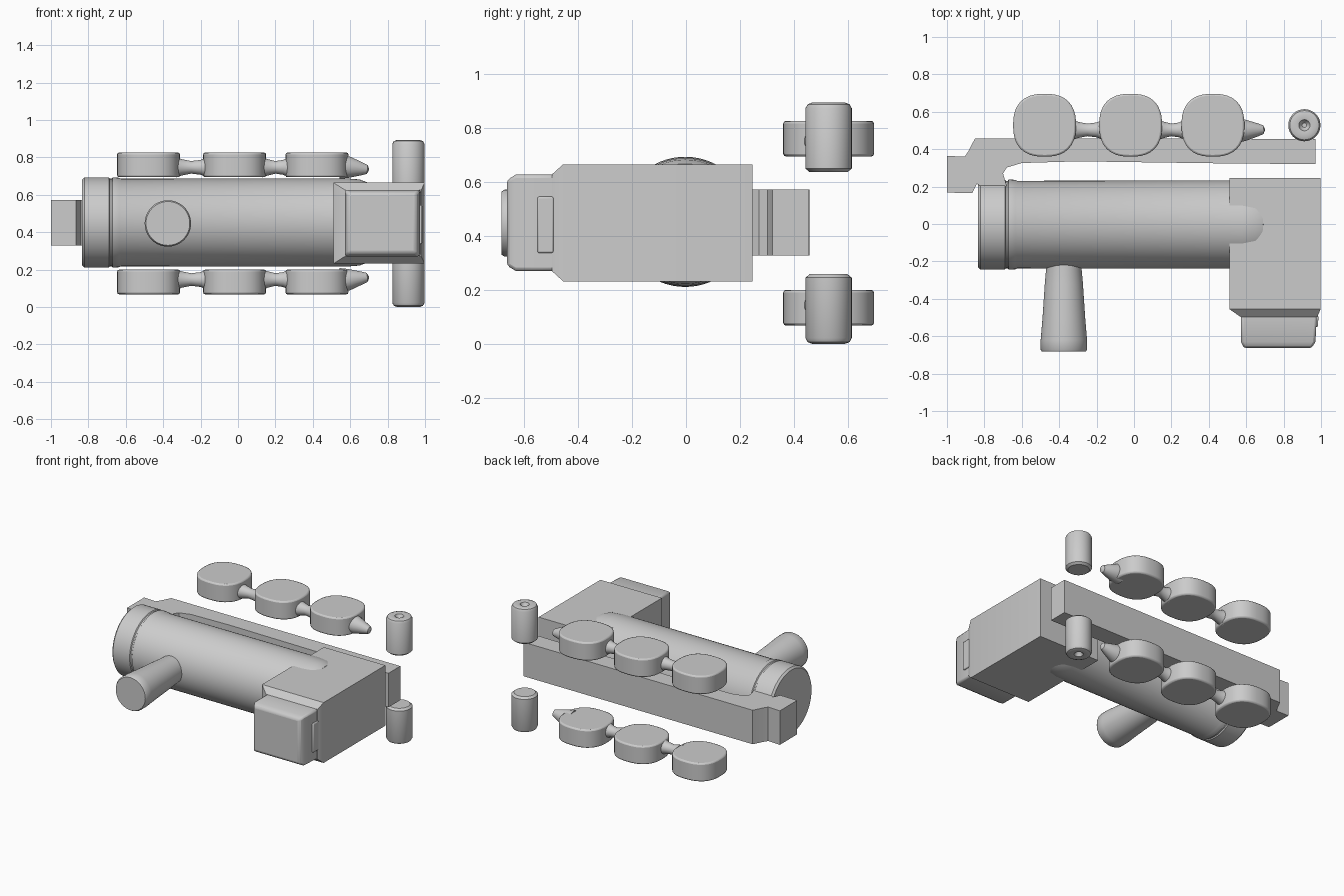
import bpy, bmesh
from math import cos, sin, pi, radians
from mathutils import Vector

if "Cube" in bpy.data.objects:
    bpy.data.objects.remove(bpy.data.objects["Cube"])

C = 0.447  # mid plane of the model, left/right halves mirror in z


def finish(name, bm, bevel=0.0):
    bmesh.ops.recalc_face_normals(bm, faces=bm.faces)
    me = bpy.data.meshes.new(name)
    bm.to_mesh(me)
    bm.free()
    ob = bpy.data.objects.new(name, me)
    bpy.context.collection.objects.link(ob)
    if bevel:
        m = ob.modifiers.new("bevel", 'BEVEL')
        m.width, m.segments, m.limit_method = bevel, 2, 'ANGLE'
        m.angle_limit = radians(40)
    bpy.ops.object.select_all(action='DESELECT')
    ob.select_set(True)
    bpy.context.view_layer.objects.active = ob
    bpy.ops.object.shade_smooth_by_angle(angle=radians(35))
    return ob


def loft(name, rings, bevel=0.0):
    bm = bmesh.new()
    vs = [[bm.verts.new(p) for p in r] for r in rings]
    n = len(vs[0])
    for a, b in zip(vs, vs[1:]):
        for i in range(n):
            j = (i + 1) % n
            bm.faces.new((a[i], a[j], b[j], b[i]))
    bm.faces.new(vs[0])
    bm.faces.new(vs[-1])
    return finish(name, bm, bevel)


def lathe(name, origin, axis, profile, n=48, bevel=0.0):
    o, a = Vector(origin), Vector(axis).normalized()
    u = a.orthogonal().normalized()
    v = a.cross(u)
    return loft(name, [[o + a * t + (u * cos(2 * pi * i / n) + v * sin(2 * pi * i / n)) * r
                        for i in range(n)] for t, r in profile], bevel)


def prism(name, pts, z0, z1, bevel=0.0):
    return loft(name, [[(x, y, z) for x, y in pts] for z in (z0, z1)], bevel)


def rect(y, x0, x1, z0, z1):
    return [(x0, y, z0), (x1, y, z0), (x1, y, z1), (x0, y, z1)]


# Boiler with smokebox collar and rounded rear end
lathe("boiler", (0, -0.003, 0.452), (1, 0, 0),
      [(-0.835, 0.228), (-0.822, 0.241), (-0.69, 0.241), (-0.685, 0.234), (-0.675, 0.234),
       (-0.67, 0.241), (-0.635, 0.239), (-0.625, 0.234), (0.58, 0.236), (0.65, 0.23),
       (0.69, 0.215), (0.71, 0.18), (0.72, 0.1)], 64)

# Flared chimney
lathe("chimney", (-0.375, 0, 0.447), (0, -1, 0),
      [(0.15, 0.095), (0.24, 0.095), (0.32, 0.102), (0.5, 0.114), (0.62, 0.124),
       (0.672, 0.124), (0.683, 0.117)])

# Cab with sloped shoulder, roof block and small rear panel
loft("cab", [rect(0.246, 0.51, 0.998, 0.232, 0.665), rect(-0.455, 0.51, 0.998, 0.232, 0.665),
             rect(-0.497, 0.57, 0.98, 0.27, 0.627)])
loft("cab_roof", [rect(-0.48, 0.572, 0.978, 0.27, 0.627), rect(-0.63, 0.572, 0.97, 0.27, 0.627),
                  rect(-0.663, 0.588, 0.95, 0.29, 0.607)], 0.012)
loft("rear_panel", [rect(-0.49, 0.95, 0.986, 0.337, 0.545),
                    rect(-0.55, 0.95, 0.984, 0.337, 0.545)], 0.006)

# Chassis beam with bumper and saddle in one side profile
prism("chassis", [(-1, 0.364), (-0.905, 0.36), (-0.885, 0.39), (-0.85, 0.458), (0.97, 0.455),
                  (0.97, 0.32), (0.4, 0.325), (-0.3, 0.335), (-0.6, 0.326), (-0.68, 0.302),
                  (-0.7, 0.27), (-0.68, 0.2), (-0.8, 0.19), (-0.84, 0.215), (-0.865, 0.165),
                  (-1, 0.168)], 0.328, 0.572)

# Running gear, repeated on both sides
for side, s in (("upper", 1), ("lower", -1)):
    for k, x in enumerate((-0.478, -0.018, 0.422)):
        pts = []
        for i in range(40):
            c, d = cos(2 * pi * i / 40), sin(2 * pi * i / 40)
            r = 0.168 / (abs(c) ** 2.5 + abs(d) ** 2.5) ** 0.4
            pts.append((x + r * c, 0.528 + r * d))
        prism(f"{side}_wheel_{k + 1}", pts, C + s * 0.247, C + s * 0.379, 0.01)
    # Coupling rods, pinched between the wheels
    for k, (a, b) in enumerate(((-0.33, -0.17), (0.13, 0.27))):
        lathe(f"{side}_rod_{k + 1}", (0, 0.503, C + s * 0.3), (1, 0, 0),
              [(a, 0.055), (a + 0.03, 0.044), ((a + b) / 2, 0.034), (b - 0.03, 0.04),
               (b, 0.053)], 20)
    # Pointed rod end
    lathe(f"{side}_rod_tip", (0.55, 0.5, C + s * 0.305), (1, 0.03, -s * 0.12),
          [(0, 0.068), (0.05, 0.056), (0.11, 0.036), (0.142, 0.024), (0.151, 0.005)], 20)
    # Small trailing roller with a dimpled outer face
    lathe(f"{side}_trailing_wheel", (0.911, 0.528, C), (0, 0, s),
          [(0.189, 0.07), (0.202, 0.086), (0.425, 0.086), (0.44, 0.078), (0.447, 0.06),
           (0.442, 0.03), (0.425, 0.022), (0.415, 0.012)], 32)
